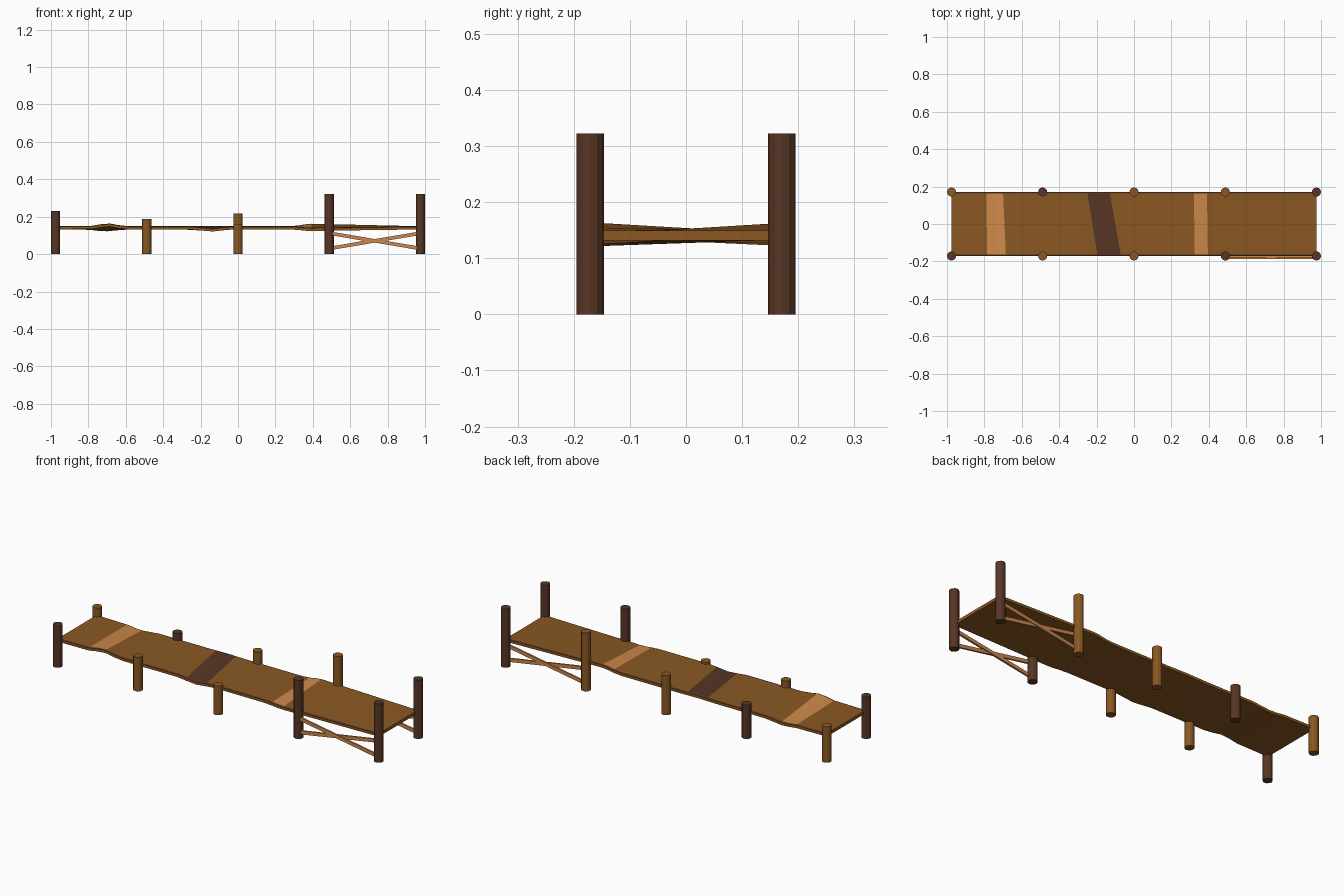
import bpy, bmesh, math
from mathutils import Matrix, Vector

if "Cube" in bpy.data.objects:
    bpy.data.objects.remove(bpy.data.objects["Cube"])


def mat(name, rgb):
    m = bpy.data.materials.new(name)
    m.diffuse_color = (*rgb, 1)
    m.use_nodes = True
    m.node_tree.nodes["Principled BSDF"].inputs["Base Color"].default_value = m.diffuse_color
    return m


BROWN = mat("brown wood", (0.254, 0.098, 0.016))
DARK = mat("dark wood", (0.098, 0.037, 0.019))
TAN = mat("tan wood", (0.610, 0.246, 0.069))


def finish(bm, name, mats):
    bmesh.ops.recalc_face_normals(bm, faces=bm.faces)
    me = bpy.data.meshes.new(name)
    bm.to_mesh(me)
    bm.free()
    ob = bpy.data.objects.new(name, me)
    bpy.context.collection.objects.link(ob)
    for m in mats:
        me.materials.append(m)
    return ob


# Posts
def post(name, x, y, h, m):
    bm = bmesh.new()
    bmesh.ops.create_cone(bm, cap_ends=True, segments=12, radius1=0.0245,
                          radius2=0.0245, depth=h,
                          matrix=Matrix.Translation((x, y, h / 2)))
    finish(bm, name, [m])


XS = (-0.9755, -0.488, 0, 0.488, 0.9755)
front = ((0.23, DARK), (0.187, BROWN), (0.16, BROWN), (0.322, DARK), (0.322, DARK))
back = ((0.197, BROWN), (0.187, DARK), (0.217, BROWN), (0.322, BROWN), (0.322, DARK))
for row, y, label in ((front, -0.171, "front"), (back, 0.171, "back")):
    for i, (h, m) in enumerate(row):
        post(f"{label}_post_{i + 1}", XS[i], y, h, m)


# Diagonal braces between the last two posts on each side
def brace(name, a, b, width=0.019, thick=0.01):
    a, b = Vector(a), Vector(b)
    d = b - a
    bm = bmesh.new()
    bmesh.ops.create_cube(
        bm, size=1,
        matrix=Matrix.Translation((a + b) / 2)
        @ Matrix.Rotation(-math.atan2(d.z, d.x), 4, 'Y')
        @ Matrix.Diagonal((d.length, thick, width, 1)))
    finish(bm, name, [TAN])


for label, y in (("front", -0.179), ("back", 0.163)):
    brace(label + "_brace_falling", (0.488, y - 0.002, 0.112), (0.9755, y - 0.002, 0.03))
    brace(label + "_brace_rising", (0.488, y + 0.002, 0.03), (0.9755, y + 0.002, 0.112))

# Walkway stations: x at front edge, x at back edge, lift front, lift back,
# colour of the stretch that follows (0 brown, 1 dark, 2 tan)
STATIONS = (
    (-0.976, -0.976, 0, 0, 0),
    (-0.785, -0.79, 0.002, -0.002, 2),
    (-0.735, -0.745, 0.011, -0.008, 2),
    (-0.685, -0.70, 0.015, -0.010, 0),
    (-0.635, -0.65, 0.006, -0.005, 0),
    (-0.58, -0.60, 0, 0, 0),
    (-0.25, -0.30, 0, 0, 0),
    (-0.195, -0.25, -0.006, 0.001, 1),
    (-0.135, -0.19, -0.011, 0.002, 1),
    (-0.07, -0.13, -0.004, 0.001, 0),
    (-0.02, -0.08, 0, 0, 0),
    (0.27, 0.27, 0, 0, 0),
    (0.325, 0.32, -0.003, 0.004, 2),
    (0.36, 0.36, -0.007, 0.011, 2),
    (0.395, 0.39, -0.008, 0.014, 0),
    (0.976, 0.976, 0, 0, 0),
)
TOP, BOTTOM = 0.149, 0.132
W, INNER = 0.171, 0.162
# cross-section loop: y, z
SECTION = ((-W, BOTTOM), (-W, TOP - 0.003), (-INNER, TOP),
           (INNER, TOP), (W, TOP - 0.003), (W, BOTTOM))
bm = bmesh.new()
rings = []
for xf, xb, lf, lb, c in STATIONS:
    ring = []
    for y, z in SECTION:
        t = (y + W) / (2 * W)
        ring.append(bm.verts.new((xf + (xb - xf) * t, y, z + lf + (lb - lf) * t)))
    rings.append(ring)
for k in range(len(rings) - 1):
    r, s = rings[k], rings[k + 1]
    for i in range(6):
        j = (i + 1) % 6
        f = bm.faces.new((r[i], r[j], s[j], s[i]))
        # dark edge trim, coloured planks on top only
        f.material_index = 1 if i in (1, 3) else STATIONS[k][4] if i == 2 else 0
bm.faces.new(rings[0])
bm.faces.new(rings[-1])
finish(bm, "walkway_deck", [BROWN, DARK, TAN])
